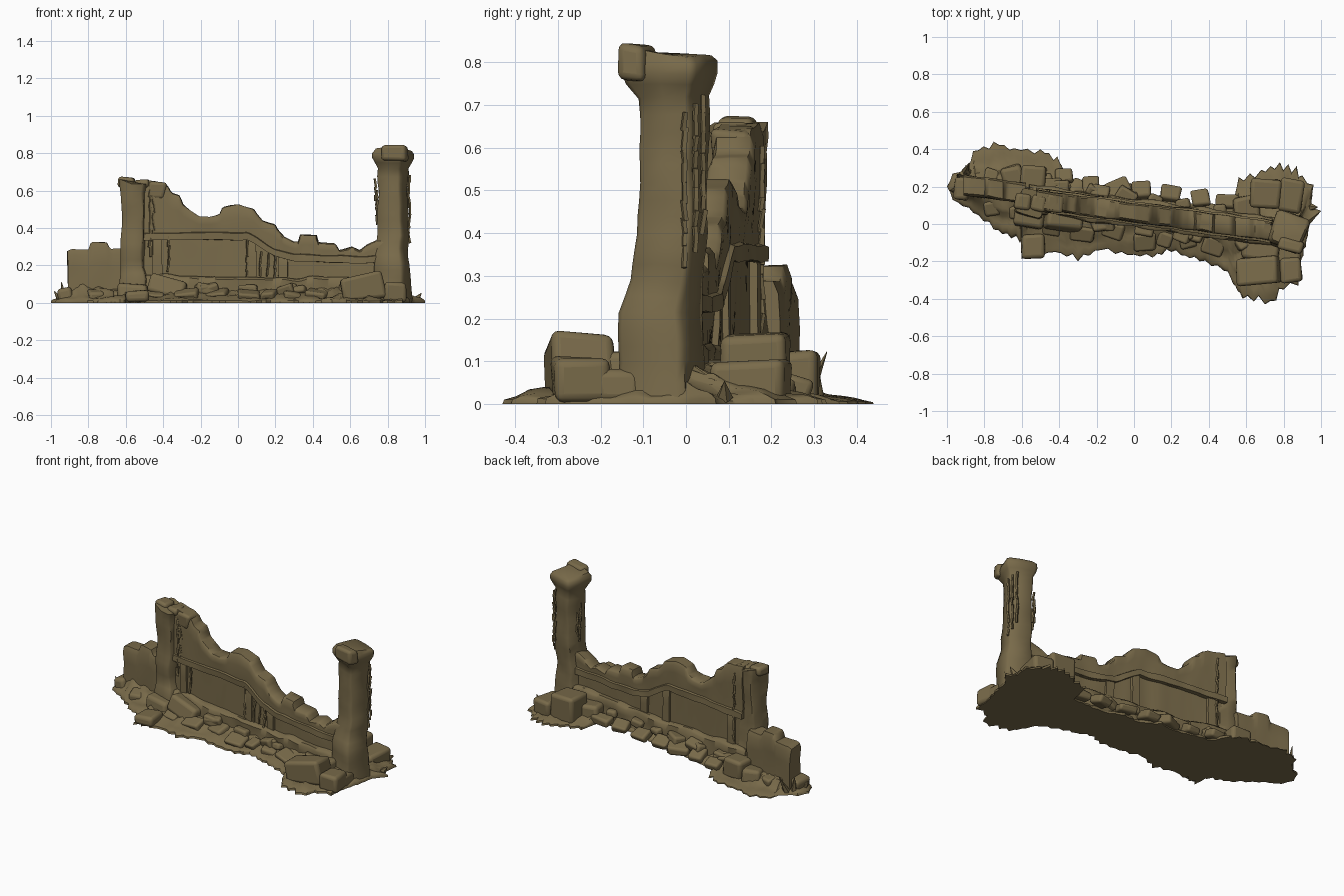
import bpy, bmesh, math, random
from mathutils import Vector, Matrix, noise

if "Cube" in bpy.data.objects:
    bpy.data.objects.remove(bpy.data.objects["Cube"])

random.seed(11)
stone = bpy.data.materials.new("weathered_olive_stone")
stone.diffuse_color = (0.19, 0.145, 0.068, 1)
stone.use_nodes = True
stone.node_tree.nodes["Principled BSDF"].inputs["Base Color"].default_value = stone.diffuse_color


def wall_y(x):
    """The wall runs slightly askew to the x axis."""
    return 0.06 - 0.135 * x


def lerp_table(pts, x):
    if x <= pts[0][0]:
        return pts[0][1]
    for (a, p), (b, q) in zip(pts, pts[1:]):
        if x <= b:
            return p + (q - p) * (x - a) / max(b - a, 1e-6)
    return pts[-1][1]


def finish(name, bm, angle=40, bevel=0.0):
    bmesh.ops.recalc_face_normals(bm, faces=bm.faces)
    me = bpy.data.meshes.new(name)
    bm.to_mesh(me)
    bm.free()
    me.materials.append(stone)
    ob = bpy.data.objects.new(name, me)
    bpy.context.collection.objects.link(ob)
    if bevel:
        m = ob.modifiers.new("worn_edges", 'BEVEL')
        m.width, m.segments, m.limit_method = bevel, 3, 'ANGLE'
    bpy.ops.object.select_all(action='DESELECT')
    ob.select_set(True)
    bpy.context.view_layer.objects.active = ob
    bpy.ops.object.shade_smooth_by_angle(angle=math.radians(angle))
    return ob


def loft(name, rings, wobble=0.0, angle=50):
    bm = bmesh.new()
    rows = []
    for ring in rings:
        row = []
        for p in ring:
            p = Vector(p)
            d = noise.noise_vector(p * 9) * wobble
            if p.z < 0.002:
                d.z = 0
            row.append(bm.verts.new(p + d))
        rows.append(row)
    for a, b in zip(rows, rows[1:]):
        for i in range(len(a)):
            j = (i + 1) % len(a)
            bm.faces.new((a[i], a[j], b[j], b[i]))
    bm.faces.new(rows[0])
    bm.faces.new(rows[-1])
    return finish(name, bm, angle)


def wall_slab(name, x0, x1, bottom, top, half, off=0.0, wobble=0.008):
    n = max(3, int((x1 - x0) / 0.012))
    section = [(-1, 0), (-1, .3), (-1, .65), (-1, .9), (-.8, 1), (0, 1),
               (.8, 1), (1, .9), (1, .65), (1, .3), (1, 0)]
    rings = []
    for i in range(n + 1):
        x = x0 + (x1 - x0) * i / n
        lo, hi = lerp_table(bottom, x), lerp_table(top, x)
        rings.append([(x, wall_y(x) + off + half * s, lo + (hi - lo) * f) for s, f in section])
    return loft(name, rings, wobble)


def pillar(name, levels, turn, top):
    """Square column with worn corners; levels are (z, half size, centre x, centre y)."""
    c = .84
    pts = [(1, -c), (1, 0), (1, c), (c, 1), (0, 1), (-c, 1),
           (-1, c), (-1, 0), (-1, -c), (-c, -1), (0, -1), (c, -1)]
    rings = []
    co, si = math.cos(turn), math.sin(turn)
    fine = []
    for a, b in zip(levels, levels[1:]):
        k = max(1, round((b[0] - a[0]) / .04))
        fine += [[p + (q - p) * i / k for p, q in zip(a, b)] for i in range(k)]
    for z, h, cx, cy in fine + [levels[-1]]:
        rings.append([(cx + h * (u * co - v * si), cy + h * (u * si + v * co), z) for u, v in pts])
    # Uneven broken top
    rings[-1] = [(x, y, z + top(x, y)) for x, y, z in rings[-1]]
    return loft(name, rings, .012)


def add_block(bm, pos, size, rot=(0, 0, 0), jit=0.0):
    m = Matrix.Translation(pos)
    for k, r in zip('ZYX', reversed(rot)):
        m = m @ Matrix.Rotation(math.radians(r), 4, k)
    vs = bmesh.ops.create_cube(bm, size=1, matrix=m @ Matrix.Diagonal((*size, 1)))['verts']
    for v in vs:
        v.co += Vector([random.uniform(-jit, jit) for _ in range(3)])
        v.co.z = max(v.co.z, 0.004)


# Broken wall: core, thick upper course, rails, plinth and posts
crest = [(-.5, .655), (-.41, .645), (-.37, .62), (-.36, .59), (-.31, .575), (-.295, .53), (-.26, .50),
         (-.21, .46), (-.15, .46), (-.1, .475), (-.085, .51), (0, .525), (.08, .50), (.1, .47), (.13, .44),
         (.2, .42), (.215, .39), (.25, .35), (.3, .325), (.325, .325), (.335, .365), (.42, .36), (.43, .32),
         (.52, .315), (.54, .28), (.61, .30), (.65, .28), (.69, .31), (.76, .34)]
inner = [(x, z - .015) for x, z in crest]
rail = [(-.5, .335), (.05, .335), (.1, .31), (.2, .25), (.3, .22), (.8, .21)]
rail_top = [(x, z + .04) for x, z in rail]
wall_slab("wall_core", -.52, .8, [(0, 0)], inner, .036)
wall_slab("wall_upper_course", -.52, .78, rail, crest, .05)
wall_slab("wall_rail", -.52, .78, rail, rail_top, .062, 0, .008)
wall_slab("wall_plinth", -.56, .78, [(0, 0)], [(-.5, .15), (.2, .13), (.8, .14)], .076, 0, .016)
for i, x in enumerate((-.43, .07, .24)):
    wall_slab("wall_post_%d" % i, x - .025, x + .025, [(0, .05)],
              [(-.5, .36), (.08, .35), (.25, .26)], .052, 0, .006)

# Low wall stub on the left
wall_slab("left_stub_wall", -.91, -.58, [(0, 0)],
          [(-.91, .275), (-.89, .285), (-.8, .285), (-.785, .325), (-.7, .32), (-.685, .285), (-.6, .285)],
          .053, .026)

# Pillars
pillar("left_pillar", [(0, .078, -.55, .115), (.13, .074, -.55, .115), (.19, .061, -.555, .115),
       (.4, .059, -.555, .113), (.59, .061, -.55, .113), (.625, .066, -.55, .113), (.645, .068, -.55, .113)],
       math.radians(-14), lambda x, y: .018 if x < -.57 else -.01)
pillar("right_pillar", [(0, .087, .825, -.06), (.1, .083, .825, -.06), (.215, .08, .825, -.06),
       (.285, .07, .828, -.045), (.4, .066, .828, -.03), (.6, .066, .828, -.03), (.72, .067, .828, -.03),
       (.75, .085, .828, -.033), (.775, .095, .828, -.035), (.8, .093, .828, -.035), (.81, .08, .83, -.035)],
       math.radians(-20), lambda x, y: .012 - .1 * (y + .035))

# Broken stones on top of the pillars
bm = bmesh.new()
add_block(bm, (.84, -.115, .80), (.14, .07, .085), (0, 0, -16), .006)
add_block(bm, (-.595, .12, .645), (.085, .085, .055), (0, 3, -10), .005)
add_block(bm, (-.51, .11, .635), (.08, .085, .05), (0, -4, -10), .005)
add_block(bm, (-.43, .115, .60), (.1, .095, .09), (0, 8, -8), .008)
finish("pillar_top_stones", bm, 50, .018)

# Large fallen blocks round the pillars
bm = bmesh.new()
for p, s, r in [((.665, -.25, .08), (.23, .15, .14), (0, -11, 4)),
                ((.84, -.245, .055), (.12, .14, .11), (0, 0, 3)),
                ((.68, -.14, .05), (.2, .12, .11), (0, -10, -8)),
                ((.79, -.16, .04), (.2, .1, .08), (0, 0, 0)),
                ((.7, .165, .08), (.16, .15, .165), (0, 0, -4)),
                ((.84, .15, .05), (.13, .18, .1), (0, 0, -8)),
                ((.6, .08, .05), (.14, .14, .11), (0, 6, 8)),
                ((-.54, .24, .06), (.13, .14, .125), (0, 0, -5)),
                ((-.65, .25, .04), (.12, .12, .09), (5, 0, 14)),
                ((-.54, -.12, .035), (.12, .14, .065), (0, 0, 2)),
                ((-.38, .02, .08), (.2, .1, .11), (-14, 14, -8)),
                ((-.56, .03, .05), (.16, .1, .1), (0, 0, -10)),
                ((-.92, .19, .04), (.08, .12, .08), (0, -10, -8))]:
    add_block(bm, p, s, r, .008)
finish("fallen_blocks", bm, 50, .02)

# Scalloped apron of earth and debris
edge = [(-1, .2), (-.97, .27), (-.9, .31), (-.86, .39), (-.75, .44), (-.64, .405), (-.5, .4), (-.41, .36),
        (-.36, .26), (-.2, .22), (-.1, .2), (-.02, .22), (.08, .15), (.2, .16), (.3, .11), (.53, .11),
        (.56, .25), (.68, .29), (.78, .33), (.87, .31), (.9, .26), (.96, .21), (.95, .11), (1, .07),
        (.94, 0), (.92, -.12), (.89, -.22), (.88, -.33), (.8, -.35), (.76, -.41), (.7, -.43), (.58, -.4),
        (.53, -.32), (.48, -.25), (.35, -.2), (.2, -.15), (.1, -.18), (-.1, -.16), (-.18, -.14),
        (-.3, -.2), (-.42, -.15), (-.5, -.17), (-.6, -.19), (-.61, -.1), (-.75, -.03), (-.86, .06), (-.97, .13)]
outline = []
for a, b in zip(edge, edge[1:] + edge[:1]):
    a, b = Vector(a), Vector(b)
    n = 2 * max(1, round((b - a).length / .06))
    for k in range(n):
        bite = 1 - random.uniform(.02, .12) * (k % 2)
        p = a.lerp(b, k / n)
        c = Vector((p.x * .95, wall_y(p.x * .95)))
        outline.append(c.lerp(p, bite))
rings = []
for t, z in [(0, 0), (.01, .012), (.08, .02), (.16, .025), (.25, .03), (.35, .038), (.45, .047),
             (.55, .058), (.65, .068), (.78, .08), (.9, .085)]:
    ring = []
    for p in outline:
        sx = max(-.84, min(.84, p.x))
        q = p.lerp(Vector((sx, wall_y(sx))), t)
        # The wide flat corner behind the stub stays low
        low = .55 if q.x < -.4 and q.y > wall_y(q.x) + .12 else 1
        rough = noise.noise(Vector((q.x * 15, q.y * 15, 3))) * z * .6
        ring.append((q.x, q.y, (z + rough) * low))
    rings.append(ring)
loft("debris_apron", rings, 0, 45)

# Flat slabs half sunk in the apron, plus a few stones against the wall
bm = bmesh.new()
for side in (-1, 1):
    x = -.8
    while x < .6:
        w = random.uniform(.07, .13)
        far = random.uniform(.11, .16) if x > -.5 else random.uniform(.08, .12)
        add_block(bm, (x + w / 2, wall_y(x) + side * far, .035), (w, random.uniform(.07, .1), .055),
                  (-side * random.uniform(8, 24), random.uniform(-10, 10), random.uniform(-25, 25)), .008)
        x += w + random.uniform(.0, .06)
for i in range(18):
    x, side = random.uniform(-.45, .6), random.choice((-1, 1))
    s = random.uniform(.045, .075)
    add_block(bm, (x, wall_y(x) + side * .085, .07), (s * 1.5, s, s * .9),
              (random.uniform(-20, 20), random.uniform(-20, 20), random.uniform(-30, 30)), s * .1)
finish("rubble_slabs", bm, 50, .014)

# Hanging vines: short crooked strands
bm = bmesh.new()
for x, off, hi, lo in [(.738, .04, .66, .45), (.745, .06, .6, .48), (.915, .06, .68, .34), (.908, .085, .7, .38),
                       (.89, .1, .72, .42), (-.47, -.055, .6, .3), (-.45, -.052, .56, .38),
                       (-.46, .055, .6, .2), (.05, -.055, .34, .14), (.12, -.054, .27, .15),
                       (.16, -.054, .26, .17), (.2, -.054, .25, .16), (-.37, -.055, .35, .19)]:
    z = hi
    while z > lo:
        s = random.uniform(.025, .05)
        add_block(bm, (x + random.uniform(-.005, .005), wall_y(x) + off, z - s / 2),
                  (.009, .01, s * 1.2), (random.uniform(-8, 8), random.uniform(-12, 12), 20), .001)
        z -= s
finish("hanging_vines", bm, 30)

# Pointed tufts at the ends
bm = bmesh.new()
for x, y, h, rx, ry in [(-.93, .25, .1, -10, -8), (-.9, .28, .12, -25, 10), (-.88, .27, .08, -35, -15),
                        (.95, .09, .05, 0, 40), (-.95, .18, .06, 0, -35)]:
    m = Matrix.Translation((x, y, .015)) @ Matrix.Rotation(math.radians(rx), 4, 'X') \
        @ Matrix.Rotation(math.radians(ry), 4, 'Y') @ Matrix.Translation((0, 0, h / 2))
    bmesh.ops.create_cone(bm, cap_ends=True, segments=5, radius1=.02, radius2=.001, depth=h, matrix=m)
finish("grass_tufts", bm, 30)
